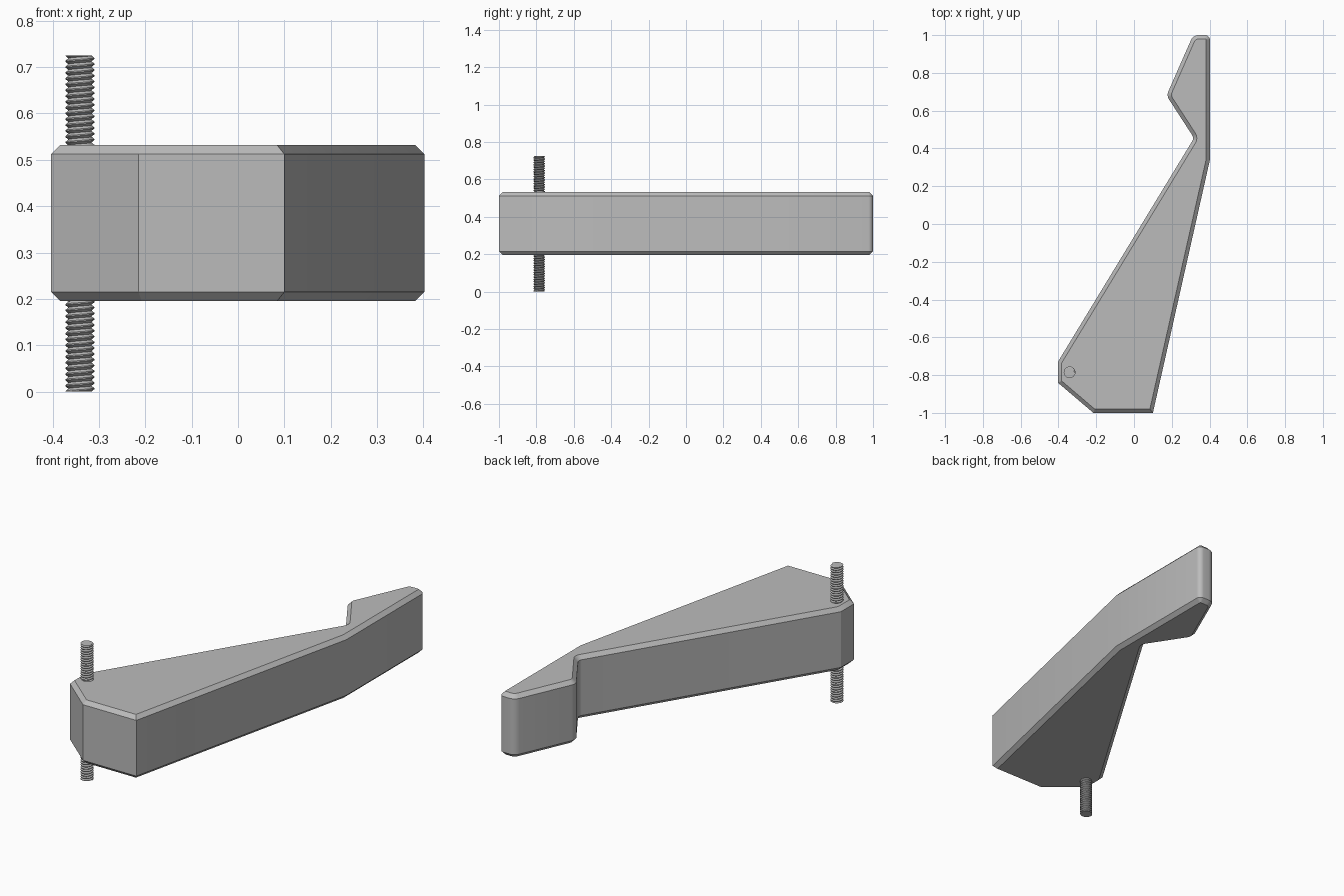
import bpy, bmesh, math
from mathutils import Vector

cube = bpy.data.objects.get("Cube")
if cube:
    bpy.data.objects.remove(cube)

grey = bpy.data.materials.new("plain grey")
grey.use_nodes = True
grey.diffuse_color = (0.5, 0.5, 0.5, 1)
grey.node_tree.nodes["Principled BSDF"].inputs["Base Color"].default_value = grey.diffuse_color


def add_object(name, bm, angle):
    bmesh.ops.recalc_face_normals(bm, faces=bm.faces)
    mesh = bpy.data.meshes.new(name)
    bm.to_mesh(mesh)
    bm.free()
    mesh.materials.append(grey)
    obj = bpy.data.objects.new(name, mesh)
    bpy.context.collection.objects.link(obj)
    bpy.ops.object.select_all(action='DESELECT')
    obj.select_set(True)
    bpy.context.view_layer.objects.active = obj
    bpy.ops.object.shade_smooth_by_angle(angle=math.radians(angle))
    return obj


def rounded_outline(corners, steps=6):
    """Replace each corner that has a radius by a tangent arc."""
    points = []
    for i, (x, y, radius) in enumerate(corners):
        p = Vector((x, y))
        if radius == 0:
            points.append(p)
            continue
        a = (Vector(corners[i - 1][:2]) - p).normalized()
        b = (Vector(corners[(i + 1) % len(corners)][:2]) - p).normalized()
        half = a.angle(b) / 2
        centre = p + (a + b).normalized() * radius / math.sin(half)
        start = p + a * radius / math.tan(half) - centre
        end = p + b * radius / math.tan(half) - centre
        for k in range(steps + 1):
            t = k / steps
            points.append(centre + start.lerp(end, t).normalized() * radius)
    return points


# Lever body: extruded outline with chamfered top and bottom rims
bottom, top, chamfer = 0.195, 0.532, 0.02
corners = [(-0.403, -0.84, 0), (-0.215, -1, 0), (0.1, -1, 0), (0.402, 0.34, 0),
           (0.402, 1, 0.025), (0.313, 1, 0.045), (0.172, 0.68, 0.045),
           (0.318, 0.455, 0.03), (-0.403, -0.73, 0)]
bm = bmesh.new()
base = bm.faces.new([bm.verts.new((p.x, p.y, bottom)) for p in rounded_outline(corners)])
extruded = bmesh.ops.extrude_face_region(bm, geom=[base], use_keep_orig=True)
bmesh.ops.translate(bm, vec=(0, 0, top - bottom),
                    verts=[g for g in extruded["geom"] if isinstance(g, bmesh.types.BMVert)])
bmesh.ops.recalc_face_normals(bm, faces=bm.faces)
rims = [e for e in bm.edges if abs(e.verts[0].co.z - e.verts[1].co.z) < 0.001]
bmesh.ops.bevel(bm, geom=rims, offset=chamfer, offset_type='OFFSET', segments=1,
                affect='EDGES', clamp_overlap=False)
add_object("lever_body", bm, 25)

# Threaded rod: a zigzag profile swept along a helix, flattened at both ends
height, pitch, crest, root, sides = 0.725, 0.0125, 0.031, 0.025, 24
profile = [(root, 0), (crest, 0.4), (crest, 0.6), (root, 1)]
turns = math.ceil(height / pitch) + 1
bm = bmesh.new()
previous = None
for i in range(turns * sides + 1):
    angle = math.tau * i / sides
    row = []
    for radius, rise in profile:
        z = (i / sides - 1 + rise) * pitch
        row.append(bm.verts.new((radius * math.cos(angle), radius * math.sin(angle),
                                 min(max(z, 0), height))))
    if previous:
        for k in range(len(profile) - 1):
            bm.faces.new((previous[k], row[k], row[k + 1], previous[k + 1]))
    previous = row
bmesh.ops.remove_doubles(bm, verts=bm.verts, dist=0.00005)
rod = add_object("rod_thread", bm, 30)
rod.location = (-0.341, -0.785, 0)

# Solid core that closes the rod ends
bm = bmesh.new()
bmesh.ops.create_cone(bm, cap_ends=True, segments=sides, radius1=root, radius2=root, depth=height)
core = add_object("rod_core", bm, 30)
core.location = (-0.341, -0.785, height / 2)
